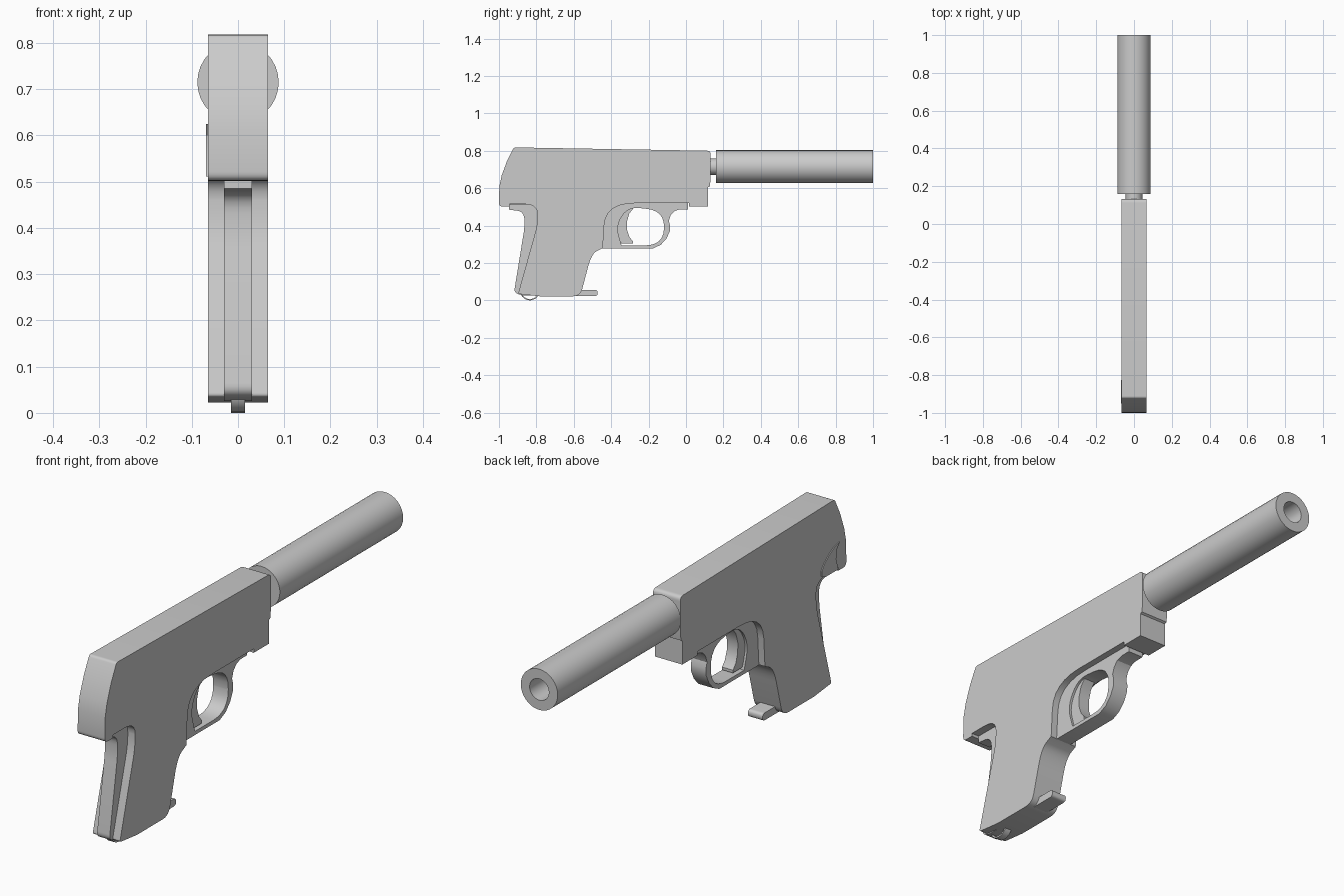
import bpy, bmesh, math
from mathutils import Vector, Matrix

if "Cube" in bpy.data.objects:
    bpy.data.objects.remove(bpy.data.objects["Cube"])

# local x -> world y, local y -> world z, local z -> world x
SIDE = Matrix(((0, 0, 1, 0), (1, 0, 0, 0), (0, 1, 0, 0), (0, 0, 0, 1)))


def rounded(pts, seg=6):
    """Outline from (y, z[, radius]) points; a radius rounds that corner."""
    out = []
    for i, p in enumerate(pts):
        c = Vector(p[:2])
        if len(p) == 2:
            out.append(c)
            continue
        a = Vector(pts[i - 1][:2]) - c
        b = Vector(pts[(i + 1) % len(pts)][:2]) - c
        a, b = [c + v.normalized() * min(p[2], v.length * 0.49) for v in (a, b)]
        for k in range(seg + 1):
            t = k / seg
            out.append(a * (1 - t) ** 2 + c * (2 * t * (1 - t)) + b * t * t)
    return out


def smooth(obj, angle=28):
    bpy.ops.object.select_all(action='DESELECT')
    obj.select_set(True)
    bpy.context.view_layer.objects.active = obj
    bpy.ops.object.shade_smooth_by_angle(angle=math.radians(angle))


def plate(name, half, *loops, x=0.0):
    """Side profile (with optional holes) extruded to +-half in x."""
    cu = bpy.data.curves.new(name, 'CURVE')
    cu.dimensions, cu.fill_mode, cu.extrude = '2D', 'BOTH', half
    for loop in loops:
        pts = rounded(loop)
        sp = cu.splines.new('POLY')
        sp.points.add(len(pts) - 1)
        sp.use_cyclic_u = True
        for q, p in zip(sp.points, pts):
            q.co = (p.x, p.y, 0, 1)
    tmp = bpy.data.objects.new(name + "_outline", cu)
    bpy.context.collection.objects.link(tmp)
    me = bpy.data.meshes.new_from_object(
        tmp.evaluated_get(bpy.context.evaluated_depsgraph_get()))
    bpy.data.objects.remove(tmp)
    me.transform(Matrix.Translation((x, 0, 0)) @ SIDE)
    bm = bmesh.new()
    bm.from_mesh(me)
    bmesh.ops.remove_doubles(bm, verts=bm.verts, dist=1e-5)
    bmesh.ops.recalc_face_normals(bm, faces=bm.faces)
    bm.to_mesh(me)
    bm.free()
    me.name = name
    obj = bpy.data.objects.new(name, me)
    bpy.context.collection.objects.link(obj)
    smooth(obj)


def lathe(name, profile, z, steps=32):
    """Closed (radius, y) profile turned around the bore axis."""
    bm = bmesh.new()
    vs = [bm.verts.new((r, y, z)) for r, y in profile]
    es = [bm.edges.new((vs[i - 1], vs[i])) for i in range(len(vs))]
    bmesh.ops.spin(bm, geom=vs + es, cent=(0, 0, z), axis=(0, 1, 0),
                   angle=2 * math.pi, steps=steps)
    bmesh.ops.remove_doubles(bm, verts=bm.verts, dist=1e-5)
    bmesh.ops.recalc_face_normals(bm, faces=bm.faces)
    me = bpy.data.meshes.new(name)
    bm.to_mesh(me)
    bm.free()
    obj = bpy.data.objects.new(name, me)
    bpy.context.collection.objects.link(obj)
    smooth(obj)


# slide and grip in one full-width block
plate("body", 0.065, [
    (-0.92, 0.818, 0.01), (-0.957, 0.745), (-0.985, 0.67), (-0.998, 0.61),
    (-1.0, 0.502, 0.02), (-0.945, 0.502), (-0.945, 0.515), (-0.795, 0.515, 0.1),
    (-0.793, 0.41, 0.05), (-0.898, 0.035, 0.01), (-0.78, 0.022),
    (-0.565, 0.022, 0.04), (-0.505, 0.25, 0.07), (-0.445, 0.28),
    (-0.43, 0.52, 0.16), (0.015, 0.52), (0.015, 0.503), (0.118, 0.503),
    (0.118, 0.605), (0.127, 0.61), (0.132, 0.65), (0.132, 0.80, 0.02)])

# narrow frame with trigger guard opening
plate("trigger_guard", 0.036, [
    (-0.445, 0.278), (-0.176, 0.278), (-0.135, 0.297), (-0.105, 0.33),
    (-0.086, 0.37), (-0.085, 0.40), (-0.092, 0.425), (-0.082, 0.455),
    (-0.062, 0.477), (-0.035, 0.486), (0.01, 0.487), (0.01, 0.6),
    (-0.4, 0.6), (-0.47, 0.45)],
    [(-0.345, 0.294), (-0.12, 0.294, 0.1), (-0.115, 0.48, 0.1),
     (-0.31, 0.50, 0.06), (-0.375, 0.40, 0.08)])

# curved trigger
plate("trigger", 0.026, [
    (-0.283, 0.303), (-0.283, 0.315), (-0.302, 0.338), (-0.315, 0.375),
    (-0.316, 0.42), (-0.303, 0.465), (-0.275, 0.5), (-0.29, 0.54),
    (-0.37, 0.50), (-0.395, 0.40), (-0.345, 0.303)])

# narrow strip down the back of the grip
plate("grip_back", 0.03, [
    (-0.946, 0.514), (-0.946, 0.485), (-0.864, 0.475, 0.07),
    (-0.864, 0.385, 0.03), (-0.92, 0.04, 0.025), (-0.87, 0.026),
    (-0.75, 0.03), (-0.75, 0.514)])

# magazine toe under the grip front
plate("magazine_lip", 0.035, [
    (-0.62, 0.024), (-0.472, 0.024, 0.016), (-0.472, 0.056, 0.016), (-0.62, 0.056)])

# small loop under the grip heel
arc = [(math.pi * (1 + k / 10)) for k in range(11)]
plate("heel_loop", 0.015,
      [(-0.835 + 0.05 * math.cos(a), 0.047 + 0.047 * math.sin(a)) for a in arc] +
      [(-0.835 + 0.043 * math.cos(a), 0.047 + 0.040 * math.sin(a)) for a in arc[::-1]])

# thin lever on the left side
plate("side_lever", 0.004, [
    (-0.95, 0.625), (-0.915, 0.617), (-0.88, 0.597), (-0.845, 0.57),
    (-0.827, 0.545), (-0.828, 0.522), (-0.85, 0.511), (-0.94, 0.511),
    (-0.925, 0.56), (-0.93, 0.6)], x=-0.065)

# barrel stub and hollow cylinder in front of it
lathe("barrel", [(0.025, 0.08), (0.044, 0.08), (0.044, 0.2), (0.025, 0.2)], 0.715)
lathe("front_tube", [(0.046, 0.16), (0.088, 0.16), (0.088, 1.0), (0.046, 1.0)], 0.715)
